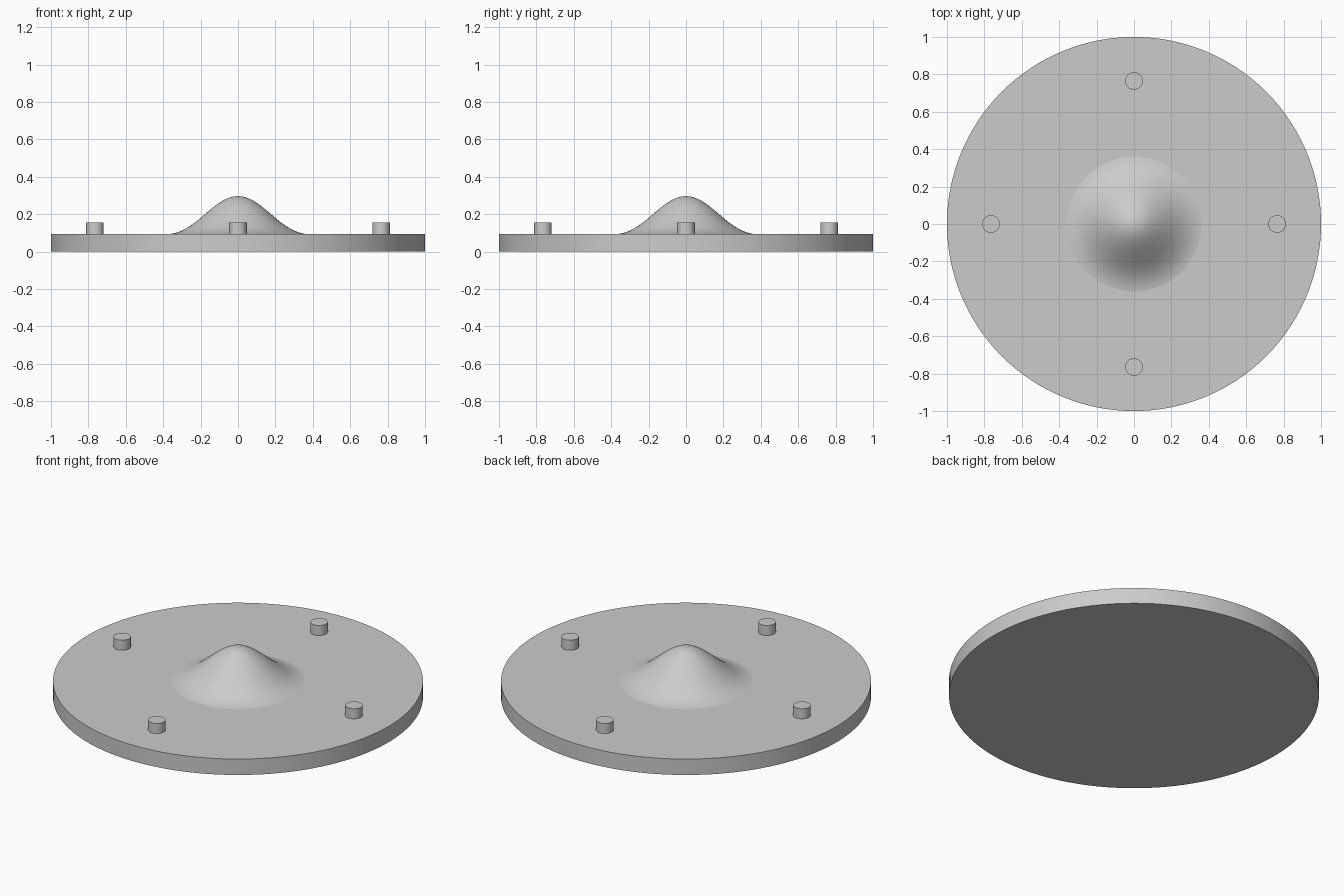
import bpy, bmesh
from math import pi, cos, sin, radians

if "Cube" in bpy.data.objects:
    bpy.data.objects.remove(bpy.data.objects["Cube"])

grey = bpy.data.materials.new("plain grey")
grey.use_nodes = True
grey.diffuse_color = (0.6, 0.6, 0.6, 1)
grey.node_tree.nodes["Principled BSDF"].inputs["Base Color"].default_value = (0.6, 0.6, 0.6, 1)

DISC_TOP = 0.095


def smooth(obj, angle):
    bpy.ops.object.select_all(action="DESELECT")
    obj.select_set(True)
    bpy.context.view_layer.objects.active = obj
    bpy.ops.object.shade_smooth_by_angle(angle=radians(angle))


def cylinder(name, radius, bottom, top, x=0, y=0, sides=48):
    bpy.ops.mesh.primitive_cylinder_add(
        vertices=sides, radius=radius, depth=top - bottom,
        location=(x, y, (top + bottom) / 2))
    obj = bpy.context.object
    obj.name = name
    obj.data.materials.append(grey)
    smooth(obj, 30)


def lathe(name, profile, steps):
    bm = bmesh.new()
    verts = [bm.verts.new((r, 0, z)) for r, z in profile]
    edges = [bm.edges.new(pair) for pair in zip(verts, verts[1:])]
    bmesh.ops.spin(bm, geom=verts + edges, cent=(0, 0, 0), axis=(0, 0, 1),
                   angle=2 * pi, steps=steps)
    bmesh.ops.remove_doubles(bm, verts=bm.verts, dist=0.0001)
    bmesh.ops.recalc_face_normals(bm, faces=bm.faces)
    if max(bm.faces, key=lambda f: f.calc_center_median().z).normal.z < 0:
        bmesh.ops.reverse_faces(bm, faces=bm.faces)
    mesh = bpy.data.meshes.new(name)
    bm.to_mesh(mesh)
    bm.free()
    obj = bpy.data.objects.new(name, mesh)
    bpy.context.collection.objects.link(obj)
    mesh.materials.append(grey)
    smooth(obj, 60)


# Round base plate
cylinder("base_disc", 1, 0, DISC_TOP, sides=128)

# Bell-shaped mound, rising from a shallow foot to a rounded crown
RINGS, FOOT, HEIGHT = 24, 0.36, 0.202
profile = []
for i in range(RINGS + 1):
    t = i / RINGS
    bell = (1 + cos(pi * t)) / 2 + 0.07 * t ** 4 * (1 - t) * 4
    profile.append((FOOT * t, DISC_TOP + HEIGHT * bell))
lathe("centre_mound", profile, 96)

# Four pegs around the plate
for i, side in enumerate(("left", "back", "right", "front")):
    a = i * pi / 2
    cylinder(side + "_peg", 0.047, DISC_TOP - 0.01, 0.155,
             0.765 * cos(a), 0.765 * sin(a))
